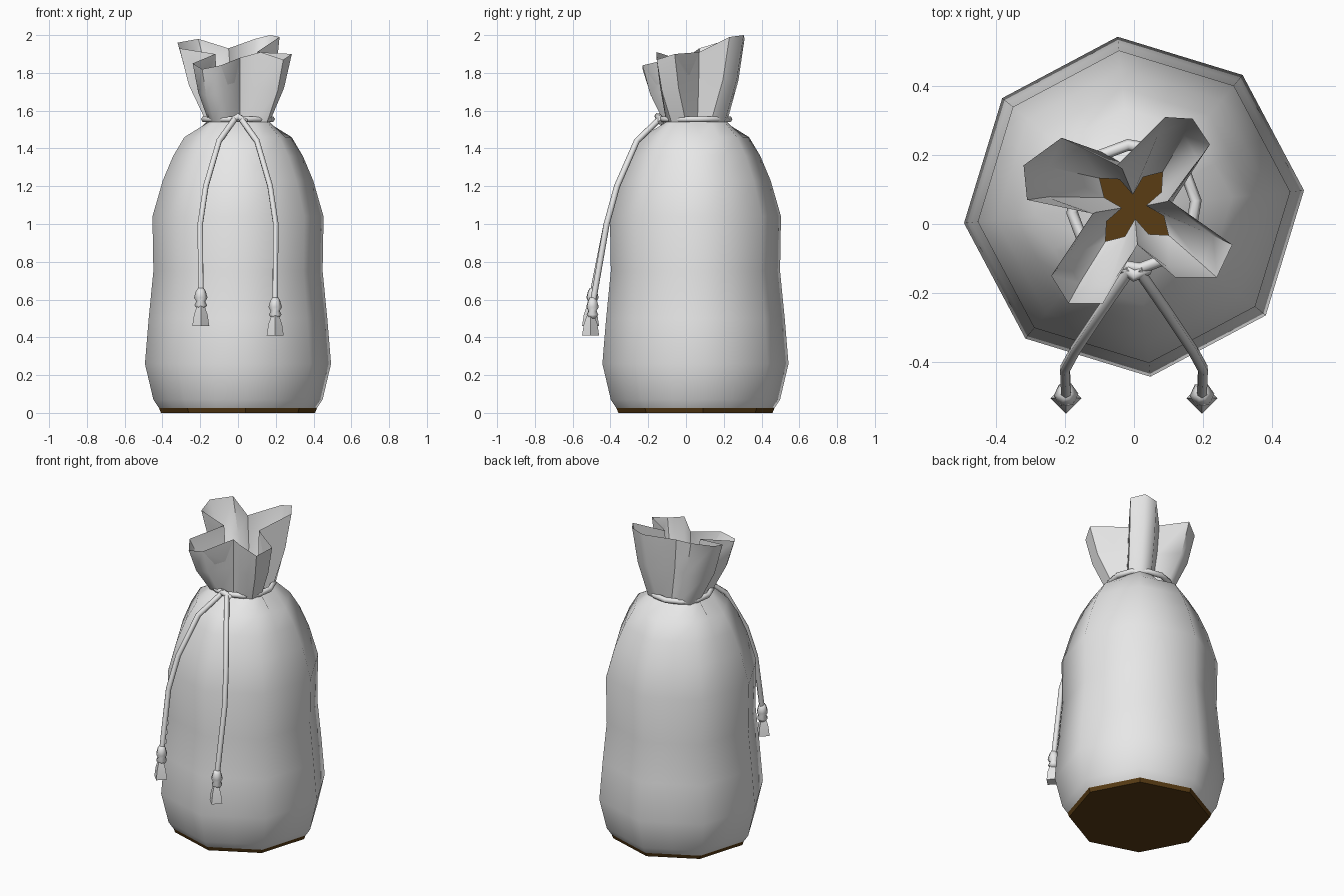
import bpy, bmesh, math
from mathutils import Vector

cube = bpy.data.objects.get("Cube")
if cube:
    bpy.data.objects.remove(cube)


def material(name, rgb):
    m = bpy.data.materials.new(name)
    m.use_nodes = True
    m.diffuse_color = (*rgb, 1)
    m.node_tree.nodes["Principled BSDF"].inputs["Base Color"].default_value = (*rgb, 1)
    return m


cloth = material("grey cloth", (0.8, 0.8, 0.8))
leather = material("dark brown base", (0.1, 0.045, 0.007))
AXIS = Vector((0, 0.05, 0))
TURN = math.radians(5.5)


def ring(radii, z, center=AXIS, turn=TURN):
    n = len(radii)
    return [center + Vector((r * math.cos(turn + math.tau * k / n),
                             r * math.sin(turn + math.tau * k / n), z))
            for k, r in enumerate(radii)]


def loft(name, rings, mat, caps=False, angle=60):
    bm = bmesh.new()
    rows = [[bm.verts.new(p) for p in r] for r in rings]
    n = len(rows[0])
    for a, b in zip(rows, rows[1:]):
        for k in range(n):
            j = (k + 1) % n
            bm.faces.new((a[k], a[j], b[j], b[k]))
    if caps:
        bm.faces.new(rows[0][::-1])
        bm.faces.new(rows[-1])
    me = bpy.data.meshes.new(name)
    bm.to_mesh(me)
    bm.free()
    me.materials.append(mat)
    ob = bpy.data.objects.new(name, me)
    bpy.context.collection.objects.link(ob)
    bpy.ops.object.select_all(action='DESELECT')
    ob.select_set(True)
    bpy.context.view_layer.objects.active = ob
    bpy.ops.object.shade_smooth_by_angle(angle=math.radians(angle))
    return ob


def octagon(r, z):
    # eight corners plus the middle of each side
    return ring([r, r * math.cos(math.pi / 8)] * 8, z)


def clover(valley, side, tip, z):
    return ring([valley, side, tip, side] * 4, z)


# Sack: eight-sided belly, pinched neck, ruffled mouth and inner lining
belly = [(0.42, 0.025), (0.45, 0.07), (0.495, 0.26), (0.475, 0.5), (0.45, 0.75),
         (0.455, 1.04), (0.4, 1.23), (0.345, 1.36), (0.285, 1.46)]
neck = clover(0.11, 0.175, 0.2, 1.54)
mouth = [Vector(p) for p in (
    (0.10, 0.07, 1.91), (0.22, 0.23, 1.99), (0.17, 0.305, 2.0), (0.09, 0.31, 1.98),
    (-0.05, 0.17, 1.93), (-0.21, 0.25, 1.98), (-0.32, 0.17, 1.96), (-0.31, 0.07, 1.93),
    (-0.12, 0.03, 1.9), (-0.24, -0.15, 1.85), (-0.19, -0.23, 1.82), (-0.09, -0.23, 1.84),
    (0.01, -0.06, 1.88), (0.12, -0.155, 1.91), (0.24, -0.155, 1.87), (0.285, -0.06, 1.9))]


def between(low, high, across, up, shrink=1.0):
    out = []
    for a, b in zip(low, high):
        p = a.lerp(b, across)
        p = AXIS + (p - AXIS) * shrink
        p.z = a.z + (b.z - a.z) * up
        out.append(p)
    return out


flare = between(neck, mouth, 0.65, 0.5)
lining = between(neck, mouth, 0.65, 0.5, 0.94)
pinch = clover(0.035, 0.09, 0.13, 1.56)
loft("sack", [octagon(r, z) for r, z in belly] + [neck, flare, mouth, lining, pinch], cloth)

# Flat base patch
loft("base", [ring([r] * 8, z) for r, z in ((0.41, 0), (0.42, 0.025))], leather, True, 30)


def cord(name, points, radius, closed=False):
    cu = bpy.data.curves.new(name, 'CURVE')
    cu.dimensions = '3D'
    cu.bevel_depth = radius
    cu.bevel_resolution = 1
    cu.use_fill_caps = True
    sp = cu.splines.new('POLY')
    sp.points.add(len(points) - 1)
    for q, p in zip(sp.points, points):
        q.co = (*p, 1)
    sp.use_cyclic_u = closed
    cu.materials.append(cloth)
    ob = bpy.data.objects.new(name, cu)
    bpy.context.collection.objects.link(ob)


# Drawstring around the neck with a small knot in front
cord("neck_cord", ring([0.18] * 12, 1.555), 0.017, True)
cord("knot_loop", [(-0.03, -0.125, 1.545), (0.0, -0.15, 1.57), (0.04, -0.13, 1.54)], 0.018)

# Hanging cords, each ending in a bead and a square tassel
bead = [(0.016, 0.0), (0.026, -0.015), (0.036, -0.05), (0.024, -0.07),
        (0.034, -0.09), (0.018, -0.11)]
for side, name, drop in ((1, "left", 0.61), (-1, "right", 0.66)):
    path = [(0.01, -0.13, 1.565), (0.1, -0.26, 1.44), (0.17, -0.365, 1.2),
            (0.2, -0.42, 1.0), (0.197, -0.49, drop - 0.01)]
    cord(name + "_cord", [(side * x, y, z) for x, y, z in path], 0.016)
    end = Vector((side * 0.197, -0.495, drop))
    loft(name + "_bead", [ring([r] * 6, z, end) for r, z in reversed(bead)], cloth, True)
    end.y = -0.505
    loft(name + "_tassel", [ring([r] * 4, z, end, 0.0) for r, z in
                            ((0.045, -0.2), (0.036, -0.14), (0.02, -0.095))], cloth, True, 30)
